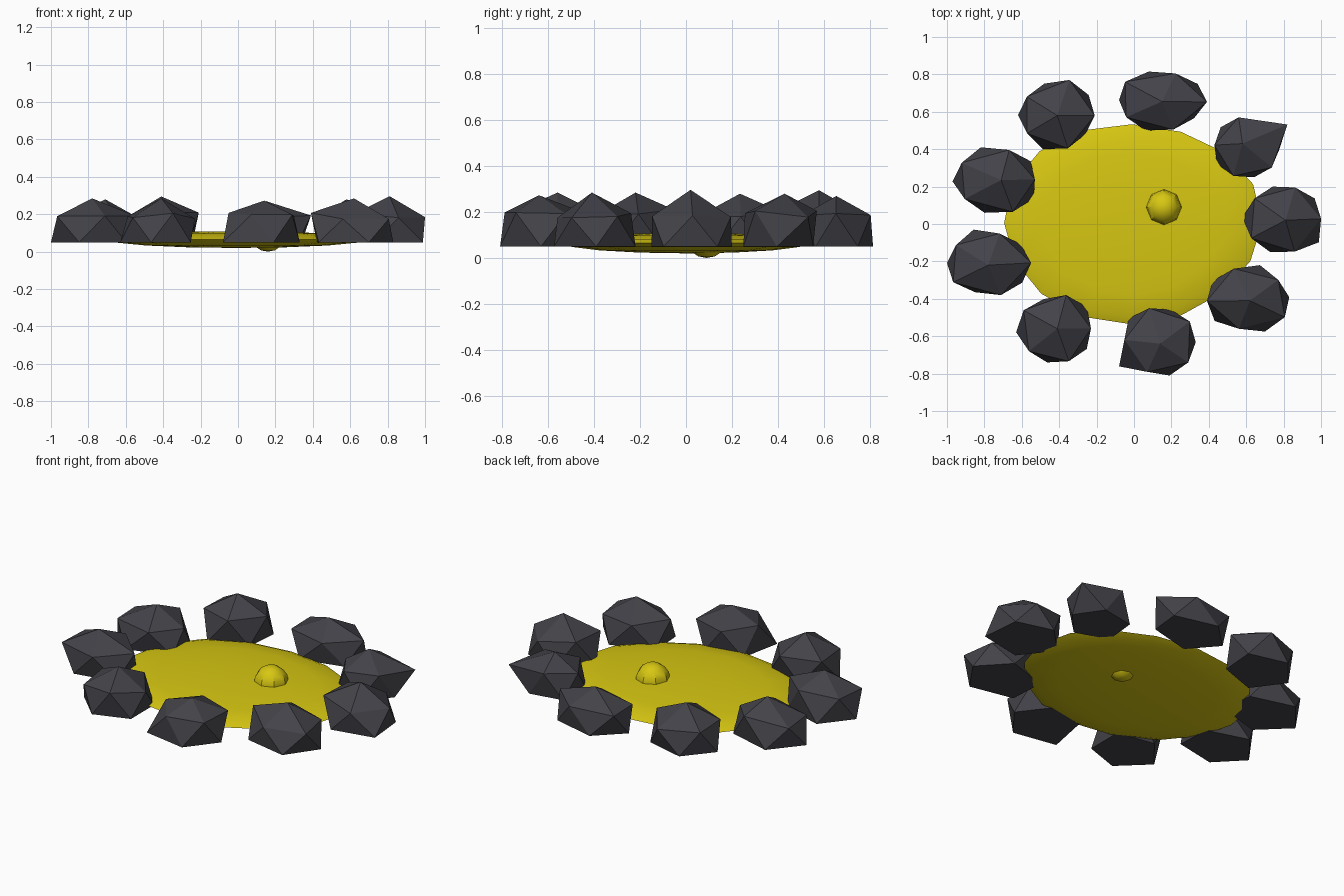
import bpy, bmesh, math, random

if "Cube" in bpy.data.objects:
    bpy.data.objects.remove(bpy.data.objects["Cube"])
random.seed(4)


def material(name, rgb):
    m = bpy.data.materials.new(name)
    m.diffuse_color = (*rgb, 1)
    m.use_nodes = True
    m.node_tree.nodes["Principled BSDF"].inputs["Base Color"].default_value = m.diffuse_color
    return m


yellow = material("acid yellow", (0.68, 0.57, 0.006))
charcoal = material("charcoal stone", (0.055, 0.055, 0.066))


def add_object(name, bm, mat):
    bmesh.ops.recalc_face_normals(bm, faces=bm.faces)
    me = bpy.data.meshes.new(name)
    bm.to_mesh(me)
    bm.free()
    me.materials.append(mat)
    ob = bpy.data.objects.new(name, me)
    bpy.context.collection.objects.link(ob)
    return ob


def ellipsoid(name, segs, rings, centre, radii, wobble=0.0):
    bm = bmesh.new()
    bmesh.ops.create_uvsphere(bm, u_segments=segs, v_segments=rings, radius=1)
    for v in bm.verts:
        a = math.atan2(v.co.y, v.co.x)
        k = 1 + wobble * math.sin(3 * a + 0.6)
        v.co = (centre[0] + v.co.x * radii[0] * k,
                centre[1] + v.co.y * radii[1] * k,
                centre[2] + v.co.z * radii[2])
    ob = add_object(name, bm, yellow)
    bpy.context.view_layer.objects.active = ob
    ob.select_set(True)
    bpy.ops.object.shade_smooth_by_angle(angle=math.radians(30))
    ob.select_set(False)
    return ob


# Shallow liquid pool and the bubble rising out of it
ellipsoid("liquid_pool", 16, 8, (-0.01, 0.005, 0.065), (0.69, 0.535, 0.045), 0.015)
ellipsoid("bubble", 8, 8, (0.16, 0.09, 0.097), (0.097, 0.097, 0.097))


# Faceted stone: a 20-sided solid with its underside flattened
def stone(name, x0, x1, y0, y1, ax, ay, top, cx, cy, upper):
    base = 0.05
    aim = math.atan2((cy - ay) / (y1 - y0), (cx - ax) / (x1 - x0))
    pts = []
    for ring in (0, 1):                      # 0 = lower ring, 1 = upper ring
        for i in range(5):
            a = aim + (i + (0 if ring == upper else 0.5)) * math.tau / 5
            r = random.uniform(0.92, 1.05) * (0.97 if ring else 1.0)
            z = base + ring * random.uniform(0.125, 0.16)
            pts.append([ax + math.cos(a) * r * (x1 - x0) / 2,
                        ay + math.sin(a) * r * (y1 - y0) / 2, z])
    # pull the pronounced corner, then fit the outline to its footprint
    k = 5 * upper
    pts[k][0], pts[k][1] = cx, cy
    for axis, lo, hi in ((0, x0, x1), (1, y0, y1)):
        mn, mx = min(p[axis] for p in pts), max(p[axis] for p in pts)
        for p in pts:
            p[axis] = lo + (p[axis] - mn) / (mx - mn) * (hi - lo)
    bm = bmesh.new()
    low = [bm.verts.new(p) for p in pts[:5]]
    up = [bm.verts.new(p) for p in pts[5:]]
    apex = bm.verts.new((ax, ay, top))
    off = 1 if upper else 0                  # which lower vertex follows up[i]
    for i in range(5):
        j = (i + 1) % 5
        la, lb = low[(i + off - off) % 5], low[j]
        bm.faces.new((up[i], up[j], apex))
        if upper:                            # low[i] lies between up[i], up[j]
            bm.faces.new((up[i], la, up[j]))
            bm.faces.new((la, lb, up[j]))
        else:                                # up[i] lies between low[i], low[j]
            bm.faces.new((la, lb, up[i]))
            bm.faces.new((up[i], lb, up[j]))
    bm.faces.new(low[::-1])
    add_object(name, bm, charcoal)


# Ring of stones: footprint, apex, pronounced corner, corner on upper ring?
stones = [
    (0.58, 1.00, -0.15, 0.20, 0.81, 0.02, 0.297, 1.00, -0.10, 0),
    (0.43, 0.82, 0.25, 0.57, 0.58, 0.43, 0.28, 0.82, 0.55, 1),
    (-0.08, 0.39, 0.50, 0.815, 0.15, 0.655, 0.27, 0.39, 0.65, 1),
    (-0.62, -0.21, 0.40, 0.77, -0.41, 0.58, 0.295, -0.34, 0.77, 1),
    (-0.97, -0.53, 0.06, 0.41, -0.71, 0.235, 0.28, -0.53, 0.24, 1),
    (-1.00, -0.55, -0.38, -0.03, -0.78, -0.22, 0.285, -0.55, -0.22, 1),
    (-0.63, -0.23, -0.74, -0.38, -0.41, -0.56, 0.285, -0.62, -0.57, 0),
    (-0.08, 0.33, -0.81, -0.45, 0.14, -0.64, 0.273, -0.08, -0.77, 0),
    (0.39, 0.83, -0.575, -0.22, 0.62, -0.41, 0.285, 0.83, -0.40, 0),
]
for n, s in enumerate(stones, 1):
    stone(f"stone_{n}", *s)
